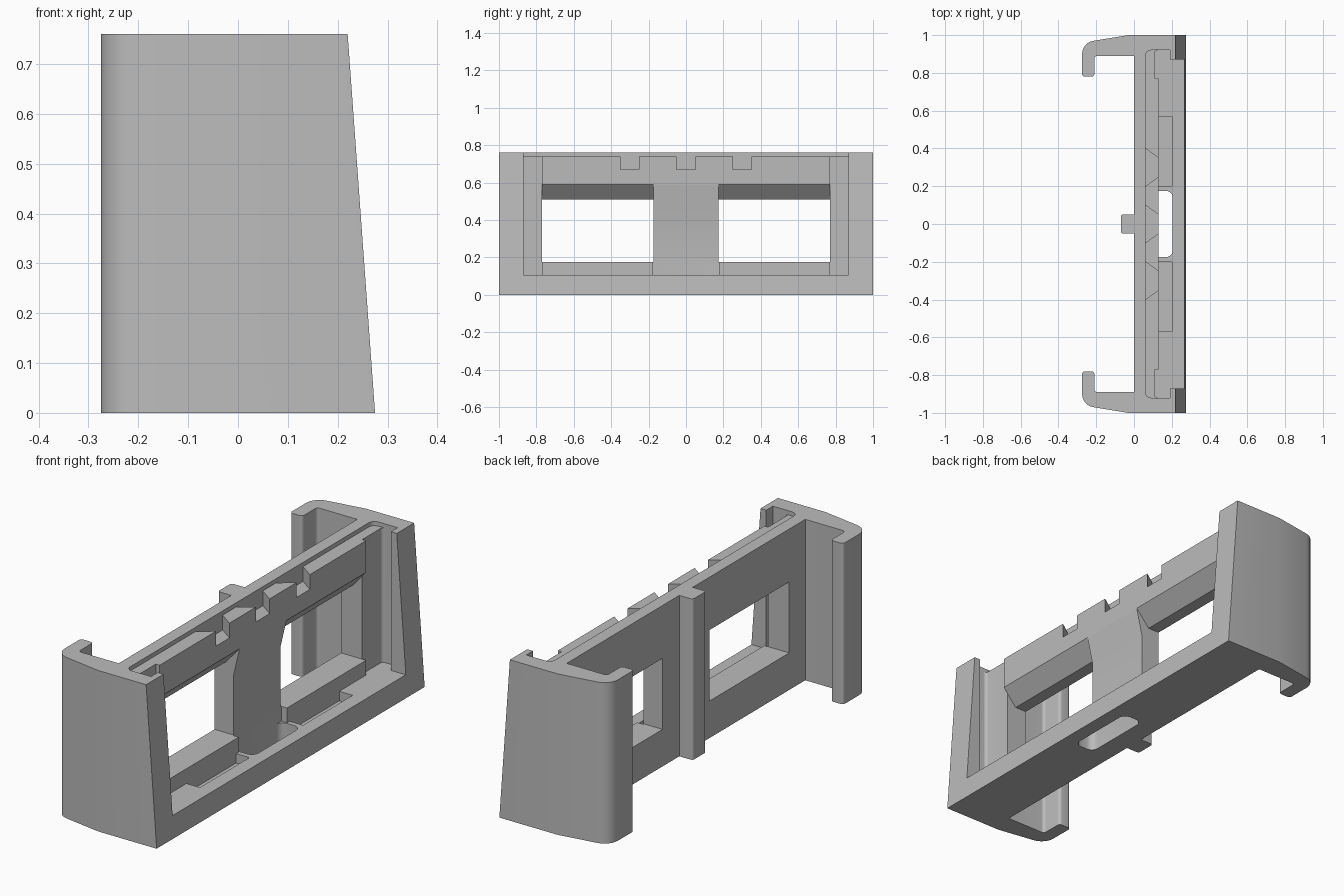
import bpy
import bmesh
import math
from mathutils import Vector

cube = bpy.data.objects.get("Cube")
if cube:
    bpy.data.objects.remove(cube, do_unlink=True)

HEIGHT = 0.76
FLOOR = 0.105

grey = bpy.data.materials.new("plain_grey")
grey.use_nodes = True
colour = (0.5, 0.5, 0.5, 1)
grey.diffuse_color = colour
for node in grey.node_tree.nodes:
    if node.type == 'BSDF_PRINCIPLED':
        node.inputs["Base Color"].default_value = colour


def rounded(points, steps=6):
    """Replace every corner given as (u, v, radius) with an arc."""
    result = []
    for i, p in enumerate(points):
        corner = Vector(p[:2])
        if len(p) < 3:
            result.append(corner)
            continue
        a = (Vector(points[i - 1][:2]) - corner).normalized()
        b = (Vector(points[(i + 1) % len(points)][:2]) - corner).normalized()
        half = a.angle(b) / 2
        reach = p[2] / math.tan(half)
        centre = corner + (a + b).normalized() * p[2] / math.sin(half)
        start = corner + a * reach - centre
        sweep = start.angle_signed(corner + b * reach - centre)
        for k in range(steps + 1):
            t = -sweep * k / steps
            c, s = math.cos(t), math.sin(t)
            result.append(centre + Vector((start.x * c - start.y * s,
                                           start.x * s + start.y * c)))
    return result


def prism(name, points, low, high, axis='Z'):
    """Extrude a plan (axis Z) or a side section (axis Y)."""
    bm = bmesh.new()
    rings = []
    for h in (low, high):
        rings.append([bm.verts.new((p.x, p.y, h) if axis == 'Z' else (p.x, h, p.y))
                      for p in rounded(points)])
    bm.faces.new(rings[0])
    bm.faces.new(rings[1])
    n = len(rings[0])
    for i in range(n):
        j = (i + 1) % n
        bm.faces.new((rings[0][i], rings[0][j], rings[1][j], rings[1][i]))
    bmesh.ops.recalc_face_normals(bm, faces=bm.faces)
    mesh = bpy.data.meshes.new(name)
    bm.to_mesh(mesh)
    bm.free()
    mesh.materials.append(grey)
    obj = bpy.data.objects.new(name, mesh)
    bpy.context.collection.objects.link(obj)
    return obj


def mirrored(half):
    """Complete a half outline across y = 0."""
    return half + [(p[0], -p[1], *p[2:]) for p in reversed(half)]


def rect(x0, x1, y0, y1, *r):
    return [(x0, y0, *r), (x1, y0, *r), (x1, y1, *r), (x0, y1, *r)]


# Frame: back plate, rear rib, side walls and hooked ends
frame = prism("frame", mirrored([
    (-0.07, 0.05, 0.012), (0, 0.05), (0, 0.89), (-0.21, 0.89, 0.015),
    (-0.21, 0.78, 0.015), (-0.275, 0.78, 0.015), (-0.275, 0.96, 0.07),
    (-0.03, 1), (0.32, 1)]), 0, HEIGHT)

cutters = []


def cut(name, points, low, high, axis='Z'):
    cutters.append(prism(name, points, low, high, axis))


# Sloping front
cut("front_slope", [(0.2822, -0.1), (0.2128, 0.86), (0.5, 0.86), (0.5, -0.1)],
    -1.2, 1.2, 'Y')

# Sliding panel slot, open at the front and top
cut("panel_slot", mirrored([(0.13, 0.77), (0.11, 0.77), (0.11, 0.92, 0.015),
                            (0.19, 0.92), (0.19, 0.87), (0.4, 0.87)]), FLOOR, 1)

# Shallow step along the top
cut("top_step", [(0.06, -0.92, 0.03), (0.19, -0.92), (0.19, 0.92),
                 (0.06, 0.92, 0.03)], 0.74, 1)

# Two windows with a sloped head
window = [(-0.05, 0.175), (0.15, 0.175), (0.15, 0.613), (0.06, 0.51), (-0.05, 0.51)]
for side, low, high in (("right", -0.77, -0.175), ("left", 0.175, 0.77)):
    cut(side + "_window", window, low, high, 'Y')
    # Long pocket in the floor
    cut(side + "_floor_pocket",
        rect(0.13, 0.20, *((-0.57, -0.2) if low < 0 else (0.2, 0.57))), 0.06, 0.15)

# Recessed centre column with a sloped head
cut("column_recess", [(0.1, FLOOR), (0.25, FLOOR), (0.25, 0.63), (0.14, 0.63),
                      (0.1, 0.46)], -0.18, 0.18, 'Y')

# Rounded hole through the floor
cut("floor_hole", rect(0.1, 0.205, -0.175, 0.175, 0.035), -0.1, 0.15)

# Flared notches along the top bar
for y in (-0.3, 0, 0.3):
    cut("notch", [(0.06, y - 0.1), (0.13, y - 0.05), (0.16, y - 0.05),
                  (0.16, y + 0.05), (0.13, y + 0.05), (0.06, y + 0.1)], 0.67, 0.9)

bpy.ops.object.select_all(action='DESELECT')
bpy.context.view_layer.objects.active = frame
frame.select_set(True)
for cutter in cutters:
    cutter.hide_render = True
    mod = frame.modifiers.new(cutter.name, 'BOOLEAN')
    mod.operation = 'DIFFERENCE'
    mod.solver = 'EXACT'
    mod.object = cutter
    bpy.ops.object.modifier_apply(modifier=mod.name)
    bpy.data.objects.remove(cutter, do_unlink=True)

bpy.ops.object.shade_smooth_by_angle(angle=math.radians(30))
